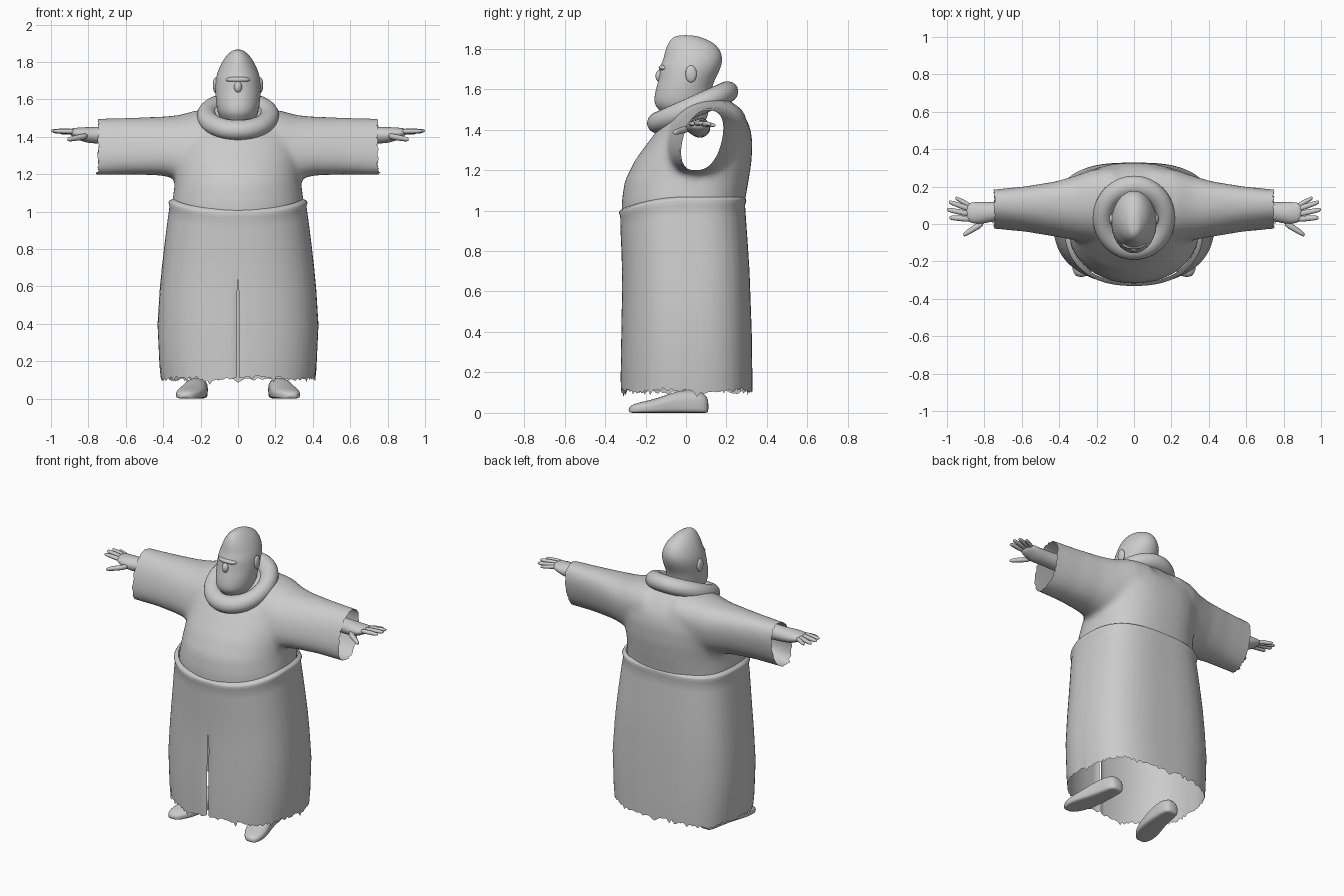
import bpy, bmesh, math, random
from mathutils import Vector

if "Cube" in bpy.data.objects:
    bpy.data.objects.remove(bpy.data.objects["Cube"])

random.seed(4)


def oval(a, front, back, n_front=2.0, n_back=2.0, count=32):
    """Superellipse ring starting at the front (-v); front/back are v limits."""
    mid, half = (front + back) / 2, (back - front) / 2
    pts = []
    for i in range(count):
        t = 2 * math.pi * i / count - math.pi / 2
        c, s = math.cos(t), math.sin(t)
        e = 2 / (n_front if s < 0 else n_back)
        pts.append((a * math.copysign(abs(c) ** e, c),
                    mid + half * math.copysign(abs(s) ** e, s)))
    return pts


def add_loft(bm, rings, cap=True):
    rows = [[bm.verts.new(p) for p in r] for r in rings]
    n = len(rows[0])
    for r0, r1 in zip(rows, rows[1:]):
        for i in range(n):
            bm.faces.new((r0[i], r0[(i + 1) % n], r1[(i + 1) % n], r1[i]))
    if cap:
        bm.faces.new(rows[0][::-1])
        bm.faces.new(rows[-1])


def add_tube(bm, stations, count=12):
    """Limb running mostly along x: stations of (x, y, z, ry, rz)."""
    add_loft(bm, [[(x, y + u, z + v) for u, v in oval(ry, -rz, rz, count=count)]
                  for x, y, z, ry, rz in stations])


def finish(name, bm, subsurf=0):
    bmesh.ops.recalc_face_normals(bm, faces=bm.faces)
    for f in bm.faces:
        f.smooth = True
    me = bpy.data.meshes.new(name)
    bm.to_mesh(me)
    bm.free()
    ob = bpy.data.objects.new(name, me)
    bpy.context.collection.objects.link(ob)
    if subsurf:
        m = ob.modifiers.new("Subdivision", 'SUBSURF')
        m.levels = m.render_levels = subsurf
    return ob


# Robe top: torso and sleeves fused into one soft shell
bm = bmesh.new()
torso = [(0.93, .355, -.318, .285), (1.05, .352, -.318, .292), (1.15, .338, -.302, .31),
         (1.25, .335, -.252, .325), (1.35, .335, -.178, .328), (1.42, .32, -.125, .315),
         (1.48, .275, -.07, .28), (1.54, .19, -.01, .225), (1.57, .10, .04, .18)]
add_loft(bm, [[(u, v, z) for u, v in oval(a, f, b, 2.1, 2.5, 48)] for z, a, f, b in torso])
sleeve = [(.10, .10, 1.37, .20, .18), (.22, .095, 1.36, .19, .182), (.32, .085, 1.345, .165, .17),
          (.42, .08, 1.35, .142, .157), (.58, .08, 1.35, .115, .152), (.80, .08, 1.345, .092, .152)]
for side in (-1, 1):
    add_loft(bm, [[(side * x, yc + u + .22 * v, zc + v) for u, v in oval(ry, -rz, rz, 2.3, 2.3, 32)]
                  for x, yc, zc, ry, rz in sleeve])
ob = finish("robe_top", bm)
m = ob.modifiers.new("Fuse", 'REMESH')
m.mode, m.voxel_size = 'VOXEL', 0.016
m = ob.modifiers.new("Soften", 'SMOOTH')
m.factor, m.iterations = 0.5, 14
fused = bpy.data.meshes.new_from_object(ob.evaluated_get(bpy.context.evaluated_depsgraph_get()))
bpy.data.objects.remove(ob)

# Open the waist and cuffs, then fray the cuffs
bm = bmesh.new()
bm.from_mesh(fused)
for co, no in (((.742, 0, 0), (1, 0, 0)), ((-.742, 0, 0), (-1, 0, 0)), ((0, 0, .985), (0, 0, -1))):
    bmesh.ops.bisect_plane(bm, geom=bm.verts[:] + bm.edges[:] + bm.faces[:],
                           plane_co=co, plane_no=no, clear_outer=True)
for v in bm.verts:
    if v.is_boundary and abs(v.co.x) > .7:
        low = max(0, 1.3 - v.co.z) * .15
        v.co.x += math.copysign(random.uniform(-.010, .008) + random.uniform(0, low), v.co.x)
finish("robe_top", bm)

# Skirt: lofted sheet with front slit, frayed hem and a raised waist seam
profile = [(0.0, .412, -.322, .328), (.08, .42, -.323, .328), (.3, .43, -.32, .325),
           (.5, .418, -.317, .318), (.62, .407, -.316, .314), (.75, .393, -.318, .306),
           (.9, .375, -.324, .296), (.965, .366, -.325, .292), (.988, .372, -.331, .298),
           (1.0, .366, -.327, .294), (1.008, .346, -.312, .284)]
COLS = 180
hem = [.108 + .008 * math.sin(i * .21) + random.uniform(-.009, .009)
       - (.018 if random.random() < .08 else 0) for i in range(COLS + 1)]
bm = bmesh.new()
rows = []
for t, a, f, b in profile:
    ring = oval(a, f, b, 2.35, 2.9, COLS)
    row = []
    for i, (x, y) in enumerate(ring + ring[:1]):
        seam = 1.06 - .06 * min(1, max(0, -y / .32)) ** 2
        if t < .62 and i in (0, COLS):
            x, y = (.005 if i == 0 else -.005), y + .008
        row.append(bm.verts.new((x, y, hem[i] + (seam - hem[i]) * t)))
    rows.append(row)
for r0, r1 in zip(rows, rows[1:]):
    for i in range(COLS):
        bm.faces.new((r0[i], r0[i + 1], r1[i + 1], r1[i]))
bmesh.ops.remove_doubles(bm, verts=bm.verts[:], dist=.0005)
finish("robe_skirt", bm)

# Rolled cowl collar, lower at the front
bpy.ops.mesh.primitive_torus_add(major_segments=64, minor_segments=20, major_radius=.167,
                                 minor_radius=.053, location=(0, .033, 1.51),
                                 rotation=(math.radians(24), 0, 0))
collar = bpy.context.object
collar.name = "cowl_collar"
collar.scale = (1, 1.1, 1)
bpy.ops.object.shade_smooth()

# Head with a narrow crown
head = [(1.42, .085, -.09, .10), (1.49, .086, -.125, .112), (1.515, .104, -.153, .118),
        (1.55, .114, -.16, .122), (1.60, .12, -.15, .128), (1.64, .122, -.138, .14),
        (1.68, .122, -.132, .162), (1.715, .119, -.128, .176), (1.75, .109, -.112, .182),
        (1.79, .092, -.104, .172), (1.825, .07, -.09, .145), (1.85, .045, -.072, .095),
        (1.867, .022, -.045, .04)]
bm = bmesh.new()
add_loft(bm, [[(u, v, z) for u, v in oval(a, f, b, 2, 2, 24)] for z, a, f, b in head])
finish("head", bm, 2)


def blob(name, loc, size):
    bpy.ops.mesh.primitive_uv_sphere_add(segments=20, ring_count=12, radius=1, location=loc)
    ob = bpy.context.object
    ob.name, ob.scale = name, size
    bpy.ops.object.shade_smooth()


# Face details
blob("nose", (0, -.125, 1.665), (.022, .026, .032))
blob("brow", (0, -.105, 1.705), (.065, .03, .018))
for side in (-1, 1):
    blob("ear", (side * .12, .025, 1.675), (.014, .028, .042))

# Hands: forearm and palm, four fingers and a thumb
digits = [((.87, .095, 1.425), (.955, .14, 1.422), .015), ((.87, .078, 1.428), (.99, .118, 1.428), .016),
          ((.87, .052, 1.43), (1.0, .077, 1.432), .016), ((.87, .026, 1.428), (.988, .034, 1.43), .016),
          ((.80, .01, 1.405), (.912, -.058, 1.385), .020)]
for side in (-1, 1):
    bm = bmesh.new()
    add_tube(bm, [(side * x, y, z, ry, rz) for x, y, z, ry, rz in (
        (.55, .07, 1.41, .055, .055), (.70, .068, 1.408, .052, .048), (.77, .064, 1.408, .052, .044),
        (.82, .058, 1.41, .062, .042), (.87, .06, 1.42, .056, .028), (.90, .064, 1.426, .046, .018))], 20)
    for p, q, r in digits:
        p, q = Vector(p), Vector(q)
        add_tube(bm, [(side * c.x, c.y, c.z, r * k, r * k * .85) for c, k in
                      [(p.lerp(q, t), k) for t, k in
                       ((0, 1.1), (.45, 1), (.85, .85), (.97, .6), (1, .3))]], 10)
    finish("hand", bm, 1)

# Shoes: flat soles, turned slightly outward
shoe = [(.112, .212, .028, .06), (.095, .213, .05, .10), (.03, .218, .058, .115), (-.05, .228, .064, .108),
        (-.12, .243, .072, .08), (-.19, .26, .074, .06), (-.25, .275, .056, .048), (-.285, .283, .026, .03)]
for side in (-1, 1):
    bm = bmesh.new()
    add_loft(bm, [[(side * (xc + u), y, v) for u, v in oval(hw, 0, zt, 5, 2.2, 24)]
                  for y, xc, hw, zt in shoe])
    finish("shoe", bm, 1)
